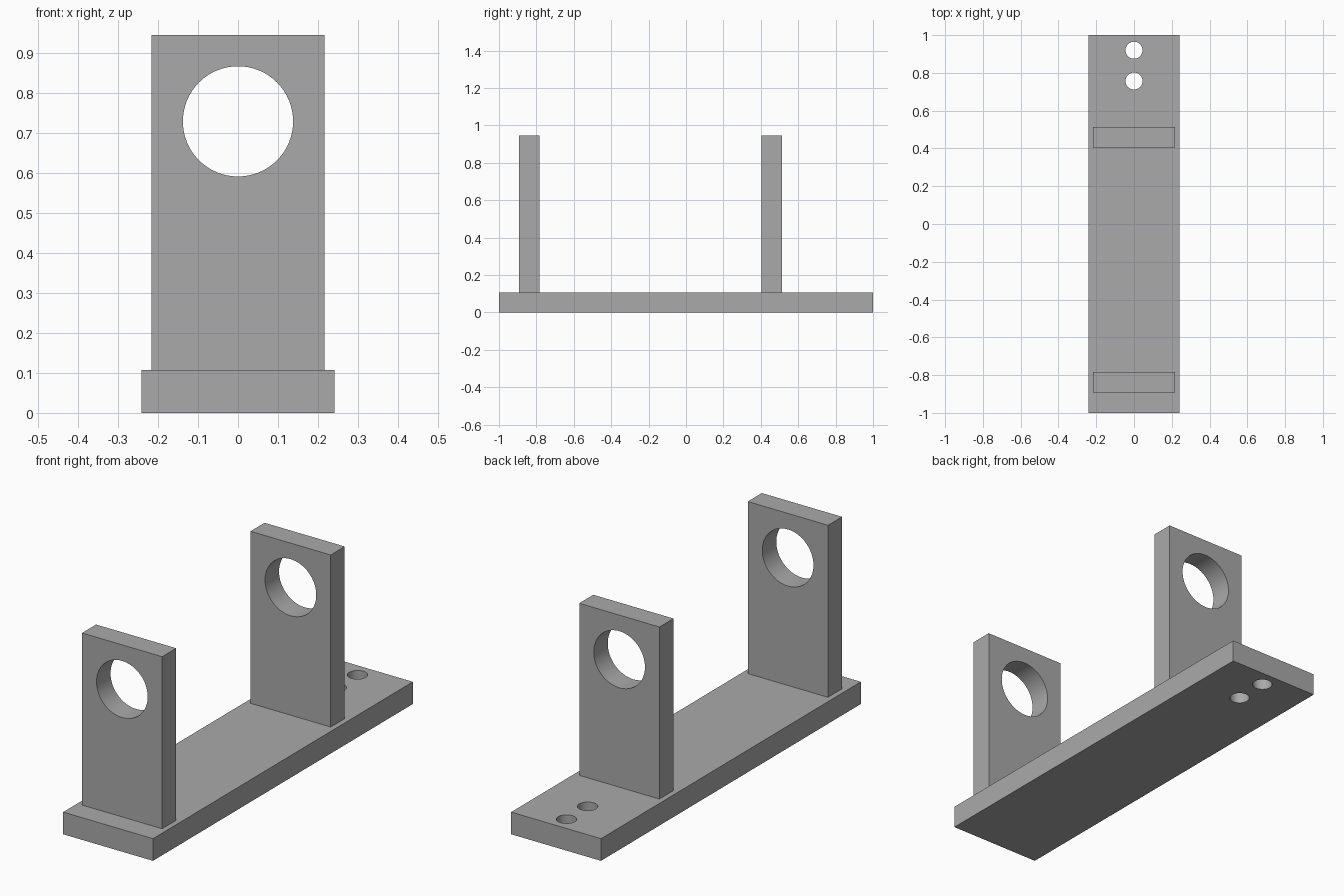
import bpy
from math import pi

if "Cube" in bpy.data.objects:
    bpy.data.objects.remove(bpy.data.objects["Cube"])

grey = bpy.data.materials.new("plain grey")
grey.use_nodes = True
colour = (0.4, 0.4, 0.4, 1)
grey.diffuse_color = colour
grey.node_tree.nodes["Principled BSDF"].inputs["Base Color"].default_value = colour

BASE_TOP, POST_TOP = 0.108, 0.946
THICK = 0.108


def block(name, size, centre):
    bpy.ops.mesh.primitive_cube_add(size=1, location=centre)
    ob = bpy.context.object
    ob.name = name
    ob.scale = size
    bpy.ops.object.transform_apply(location=False, rotation=False, scale=True)
    ob.data.materials.append(grey)
    return ob


def drill(ob, radius, centre, rotation=(0, 0, 0)):
    """Cut a round through hole, then discard the cutter."""
    bpy.ops.mesh.primitive_cylinder_add(vertices=64, radius=radius, depth=0.4,
                                        location=centre, rotation=rotation)
    cutter = bpy.context.object
    cutter.hide_render = True
    cutter.data.materials.append(grey)
    mod = ob.modifiers.new("hole", "BOOLEAN")
    mod.operation = "DIFFERENCE"
    mod.solver = "EXACT"
    mod.object = cutter
    bpy.ops.object.select_all(action="DESELECT")
    ob.select_set(True)
    bpy.context.view_layer.objects.active = ob
    bpy.ops.object.modifier_apply(modifier=mod.name)
    bpy.data.objects.remove(cutter)
    bpy.ops.object.shade_smooth_by_angle(angle=pi / 6)


# Base plate with two screw holes at the back
base = block("base_plate", (0.484, 2, BASE_TOP), (0, 0, BASE_TOP / 2))
for y in (0.92, 0.757):
    drill(base, 0.045, (0, y, BASE_TOP / 2))

# Upright posts, each with a large bore
for name, y in (("front_post", -0.838), ("back_post", 0.459)):
    post = block(name, (0.432, THICK, POST_TOP - BASE_TOP),
                 (0, y, (POST_TOP + BASE_TOP) / 2))
    drill(post, 0.138, (0, y, 0.73), (pi / 2, 0, 0))
